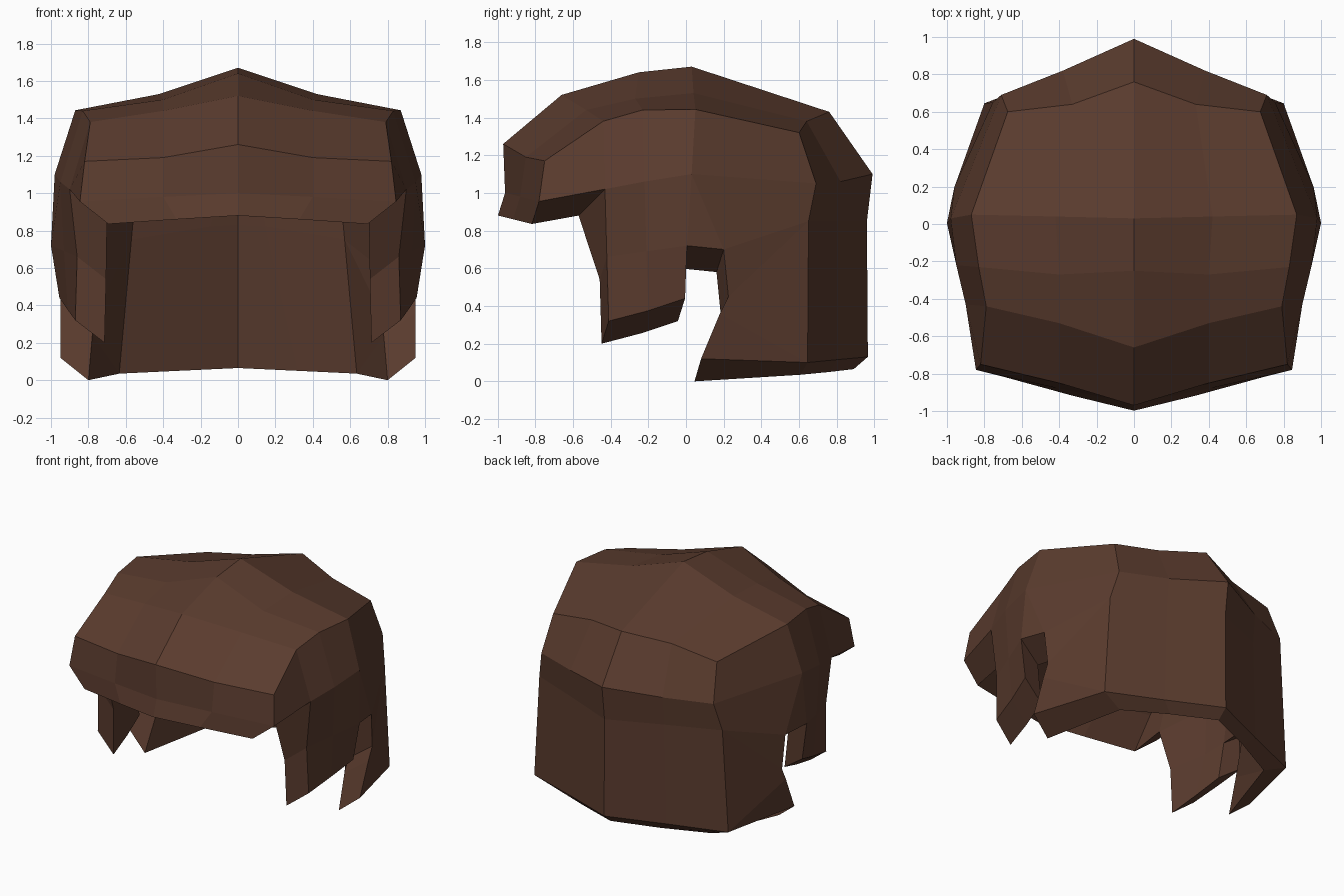
import bpy, bmesh
from mathutils import Vector

if "Cube" in bpy.data.objects:
    bpy.data.objects.remove(bpy.data.objects["Cube"])

# Crown strip, fringe to nape: centre (y, z), middle (x, y, z), side seam (x, y, z)
STATIONS = [
    ((-0.96, 1.00), (0.40, -0.88, 0.98), (0.845, -0.78, 0.955)),
    ((-0.97, 1.26), (0.40, -0.85, 1.19), (0.82, -0.75, 1.17)),
    ((-0.66, 1.52), (0.40, -0.53, 1.44), (0.79, -0.44, 1.38)),
    ((-0.25, 1.64), (0.40, -0.27, 1.50), (0.83, -0.23, 1.44)),
    ((0.03, 1.67), (0.42, 0.04, 1.53), (0.87, 0.05, 1.443)),
    ((0.76, 1.43), (0.33, 0.64, 1.38), (0.675, 0.60, 1.32)),
    ((0.99, 1.10), (0.38, 0.82, 1.06), (0.71, 0.69, 1.05)),
    ((0.96, 0.85), (0.38, 0.80, 0.85), (0.755, 0.65, 0.85)),
    ((0.965, 0.13), (0.40, 0.80, 0.115), (0.80, 0.645, 0.10)),
]
# Sideburn grid: rows going down, columns going back
SIDEBURN = [
    [(0.90, -0.43, 1.02), (0.95, -0.22, 1.06), (0.98, 0.03, 1.10)],
    [(0.86, -0.42, 0.66), (0.93, -0.21, 0.69), (1.00, 0.005, 0.72)],
    [(0.87, -0.41, 0.32), (0.91, -0.20, 0.375), (0.955, -0.005, 0.44)],
]
# Front edge of the back hair, behind the ear notch
NOTCH = [(0.96, 0.20, 0.70), (0.95, 0.225, 0.45), (0.95, 0.18, 0.36), (0.95, 0.08, 0.12)]

bm = bmesh.new()


def quads(rows):
    for a, b in zip(rows, rows[1:]):
        for i in range(len(a) - 1):
            bm.faces.new((a[i], a[i + 1], b[i + 1], b[i]))


# Outer surface of one half
crown = [[bm.verts.new(p) for p in ((0, *c), m, s)] for c, m, s in STATIONS]
quads(crown)
seam = [row[2] for row in crown]
burn = [[bm.verts.new(p) for p in row] for row in SIDEBURN]
quads([seam[2:5]] + burn)
n, m, k, h = [bm.verts.new(p) for p in NOTCH]
q, r = burn[0][2], burn[1][2]
D, E, G, H = seam[5:9]
for f in ((seam[1], seam[0], burn[0][0], seam[2]), (seam[4], q, E, D),
          (q, r, n), (q, n, G, E), (n, m, G), (m, k, H, G), (k, h, H)):
    bm.faces.new(f)

# Inner surface: same faces moved inward, with the rim pushed down and in
outer_faces = list(bm.faces)
rim = [e for e in bm.edges if len(e.link_faces) == 1
       and any(v.co.x > 0.01 for v in e.verts)]
rim_verts = {v for e in rim for v in e.verts}
inner = {}
for v in list(bm.verts):
    x, y, z = v.co
    if v is burn[0][0]:
        p = (0.70, -0.57, 0.88)
    elif v is h:
        p = (0.80, 0.045, 0.0)
    elif v in rim_verts:
        p = (0.82 * x, y - (0.075 if y > 0.9 else 0.038), z - (0.065 if y > 0.6 else 0.12))
    else:
        p = (0.84 * x, 0.87 * y, z - 0.13)
    inner[v] = bm.verts.new(Vector(p))
# Inner back wall runs straight from the nape up to the crown, narrowing
for low, high in zip(crown[8], ((0, 0.70, 1.30), (0.04, 0.69, 1.295), (0.53, 0.53, 1.19))):
    i = crown[8].index(low)
    inner[low].co.x = (0, 0.32, 0.635)[i]
    for row, t in ((5, 1.0), (6, 0.85), (7, 0.62)):
        inner[crown[row][i]].co = inner[low].co.lerp(Vector(high), t)
for f in outer_faces:
    bm.faces.new([inner[v] for v in reversed(f.verts)])
for e in rim:
    a, b = e.verts
    bm.faces.new((a, b, inner[b], inner[a]))

# Mirror to the other half
copy = bmesh.ops.duplicate(bm, geom=bm.verts[:] + bm.edges[:] + bm.faces[:])["geom"]
for v in copy:
    if isinstance(v, bmesh.types.BMVert):
        v.co.x = -v.co.x
bmesh.ops.remove_doubles(bm, verts=bm.verts[:], dist=0.0005)
bmesh.ops.recalc_face_normals(bm, faces=bm.faces[:])

mesh = bpy.data.meshes.new("hair")
bm.to_mesh(mesh)
bm.free()
brown = bpy.data.materials.new("dark brown")
brown.diffuse_color = (0.102, 0.044, 0.027, 1)
brown.use_nodes = True
brown.node_tree.nodes["Principled BSDF"].inputs["Base Color"].default_value = brown.diffuse_color
mesh.materials.append(brown)
bpy.context.collection.objects.link(bpy.data.objects.new("hair", mesh))
